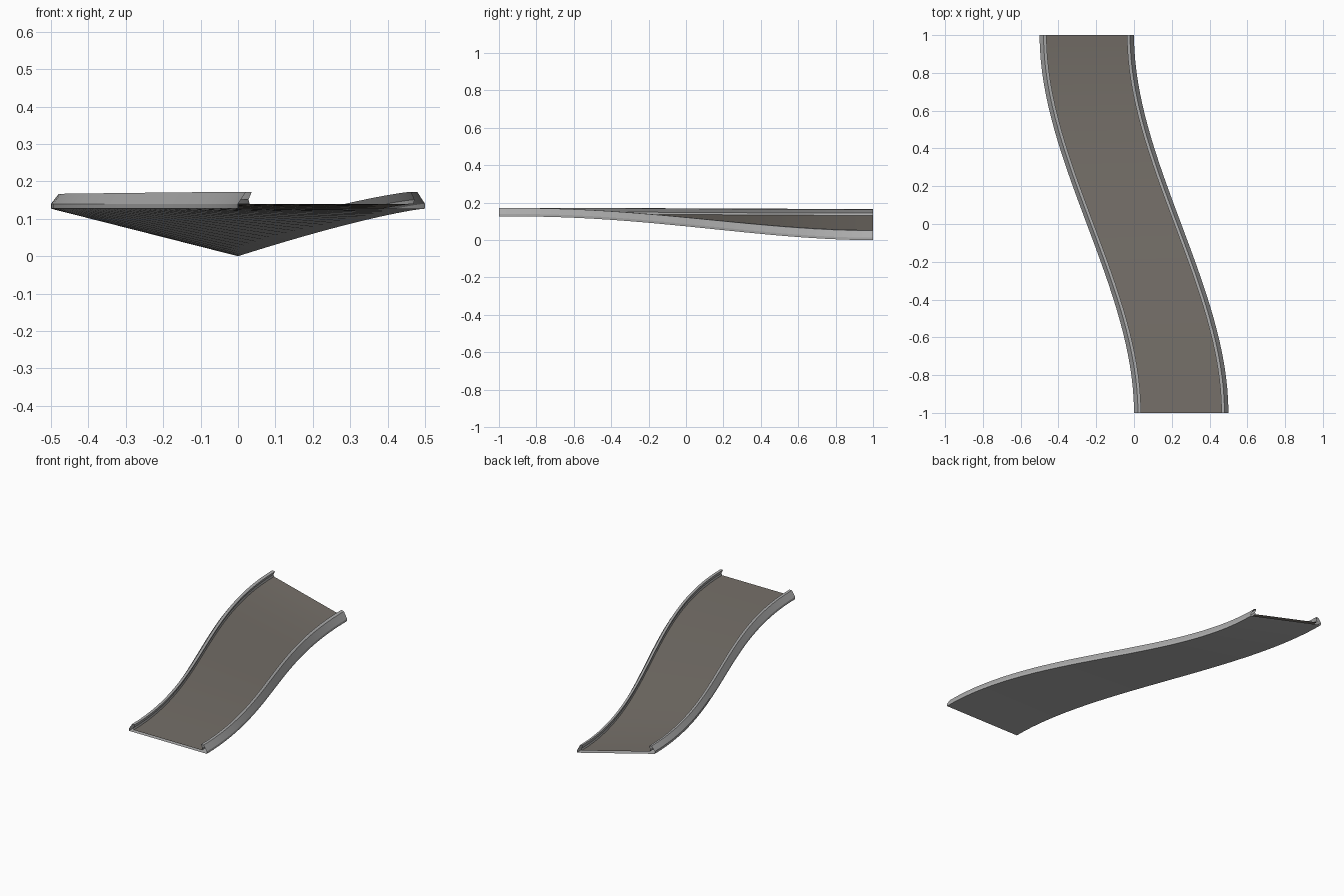
import bpy, bmesh, math

if "Cube" in bpy.data.objects:
    bpy.data.objects.remove(bpy.data.objects["Cube"])

N = 32          # steps along the track
W = 0.5         # track width
DROP = 0.127    # how far the right edge sinks along the run


def material(name, rgb):
    m = bpy.data.materials.new(name)
    m.diffuse_color = (*rgb, 1)
    m.use_nodes = True
    m.node_tree.nodes["Principled BSDF"].inputs["Base Color"].default_value = m.diffuse_color
    return m


grey = material("rail grey", (0.42, 0.42, 0.42))
road = material("brown grey surface", (0.18, 0.162, 0.142))


def place(u, px, pz):
    """Profile point (distance from left edge, height) at step u of the S bend."""
    s = u * u * (3 - 2 * u)
    return (-0.5 * s + px, 2 * u - 1, DROP + pz - DROP * s ** 1.25 * px / W)


def sweep(name, profile, mat):
    bm = bmesh.new()
    rows = [[bm.verts.new(place(i / N, *p)) for p in profile] for i in range(N + 1)]
    for a, b in zip(rows, rows[1:]):
        for k in range(len(profile) - 1):
            bm.faces.new((a[k], a[k + 1], b[k + 1], b[k]))
    me = bpy.data.meshes.new(name)
    bm.to_mesh(me)
    bm.free()
    me.materials.append(mat)
    ob = bpy.data.objects.new(name, me)
    bpy.context.collection.objects.link(ob)
    bpy.context.view_layer.objects.active = ob
    ob.select_set(True)
    bpy.ops.object.shade_smooth_by_angle(angle=math.radians(25))
    ob.select_set(False)
    return ob


# Hooked rail outline, from inner foot over the lip to the outer foot
hook = [(0.031, 0.013), (0.028, 0.024), (0.037, 0.045),
        (0.021, 0.045), (0.0, 0.013), (0.0, 0.0)]
mirrored = [(W - x, z) for x, z in reversed(hook)]

# Open ended shell: both rails joined by the underside (outward facing)
sweep("rails_and_underside", list(reversed(mirrored)) + list(reversed(hook)), grey).data.flip_normals()

# Driving surface between the rails
sweep("track_surface", [(0.031, 0.013), (W - 0.031, 0.013)], road)

# Make the shell normals point outward by checking its underside
shell = bpy.data.objects["rails_and_underside"].data
under = max(shell.polygons, key=lambda p: p.area)
if under.normal.z > 0:
    shell.flip_normals()
floor = bpy.data.objects["track_surface"].data
if floor.polygons[0].normal.z < 0:
    floor.flip_normals()
